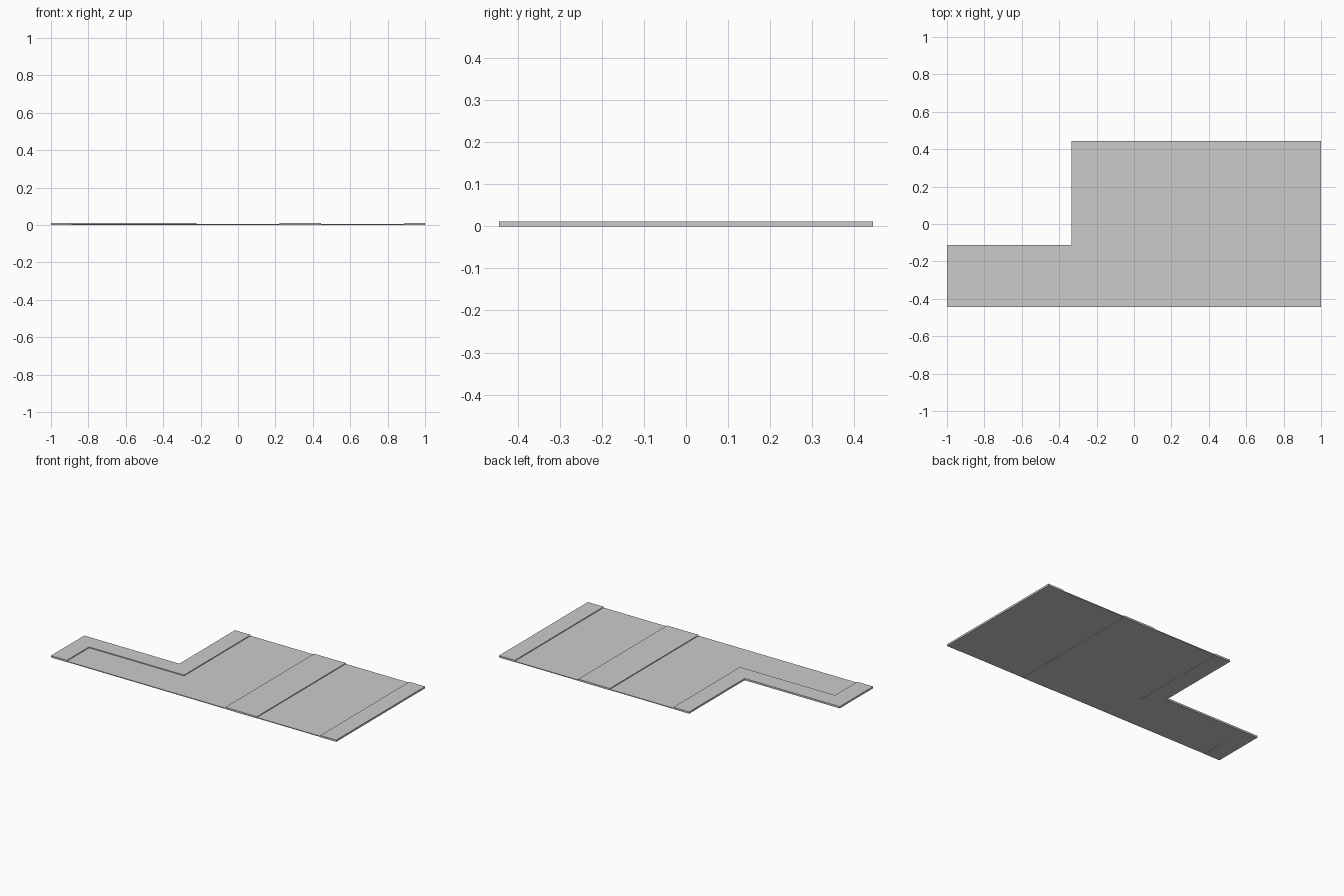
import bpy
import bmesh

if "Cube" in bpy.data.objects:
    bpy.data.objects.remove(bpy.data.objects["Cube"])

U = 1 / 9          # plan module
TOP = 0.0115       # height of raised strips


def slab(name, outline, z0, z1):
    """Extrude a plan outline (in modules) between two heights."""
    bm = bmesh.new()
    face = bm.faces.new([bm.verts.new((x * U, y * U, z0)) for x, y in outline])
    ext = bmesh.ops.extrude_face_region(bm, geom=[face])
    verts = [g for g in ext["geom"] if isinstance(g, bmesh.types.BMVert)]
    bmesh.ops.translate(bm, verts=verts, vec=(0, 0, z1 - z0))
    bmesh.ops.recalc_face_normals(bm, faces=bm.faces)
    me = bpy.data.meshes.new(name)
    bm.to_mesh(me)
    bm.free()
    ob = bpy.data.objects.new(name, me)
    bpy.context.collection.objects.link(ob)
    return ob


def rect(x0, x1):
    return [(x0, -4), (x1, -4), (x1, 4), (x0, 4)]


# Raised border following the stepped corner
slab("corner_border", [(-9, -4), (-8, -4), (-8, -2), (-2, -2), (-2, 4),
                       (-3, 4), (-3, -1), (-9, -1)], 0, TOP)

# Raised strips across the plate
slab("middle_strip", rect(2, 4), 0, TOP)
slab("end_strip", rect(8, 9), 0, TOP)

# Sunken panels between them
P0, P1 = 0.001, 0.006
slab("stepped_panel", [(-8, -4), (2, -4), (2, 4), (-2, 4), (-2, -2), (-8, -2)], P0, P1)
slab("end_panel", rect(4, 8), P0, P1)
